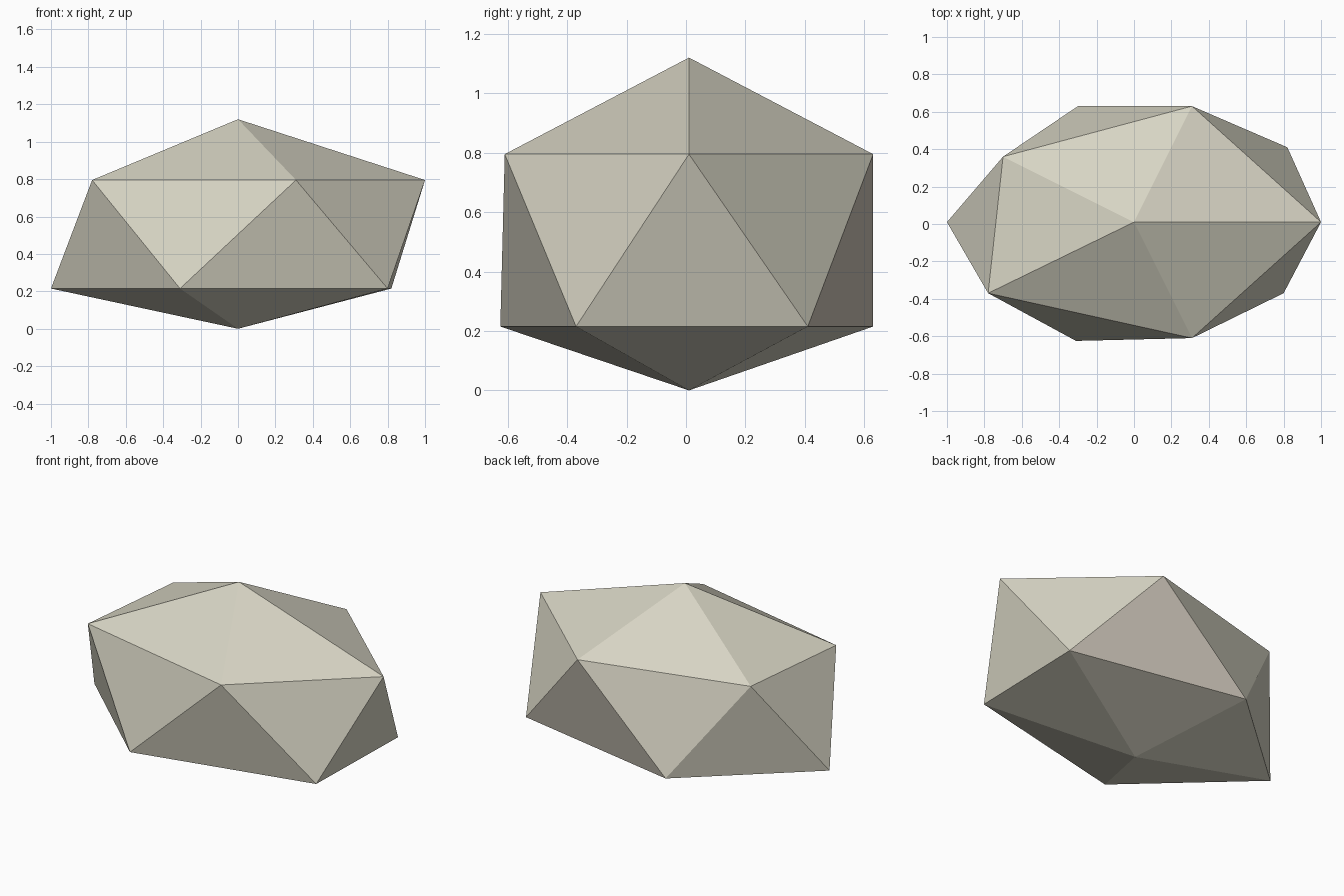
import bpy
import bmesh

cube = bpy.data.objects.get("Cube")
if cube:
    bpy.data.objects.remove(cube, do_unlink=True)


def make_material(name, colour):
    mat = bpy.data.materials.new(name)
    mat.use_nodes = True
    mat.diffuse_color = colour
    mat.node_tree.nodes["Principled BSDF"].inputs["Base Color"].default_value = colour
    return mat


stone = make_material("pale_stone", (0.68, 0.66, 0.55, 1))
warm_stone = make_material("warm_stone", (0.62, 0.57, 0.49, 1))

# Boulder: two staggered five-sided rings closed by a top and a bottom point
UPPER = [(1.0, 0.01), (0.31, 0.63), (-0.70, 0.36), (-0.78, -0.37), (0.31, -0.61)]
LOWER = [(0.82, 0.41), (-0.30, 0.63), (-1.0, 0.01), (-0.31, -0.625), (0.80, -0.37)]

bm = bmesh.new()
top = bm.verts.new((0, 0.01, 1.12))
base = bm.verts.new((0, 0.01, 0))
upper = [bm.verts.new((x, y, 0.795)) for x, y in UPPER]
lower = [bm.verts.new((x, y, 0.215)) for x, y in LOWER]

for i in range(len(upper)):
    j = (i + 1) % len(upper)
    bm.faces.new((top, upper[i], upper[j]))
    bm.faces.new((upper[i], lower[i], upper[j]))
    side = bm.faces.new((lower[i], lower[j], upper[j]))
    bm.faces.new((base, lower[j], lower[i]))
    # One warmer facet at the back
    side.material_index = 1 if i == 0 else 0

bmesh.ops.recalc_face_normals(bm, faces=bm.faces)
mesh = bpy.data.meshes.new("boulder")
bm.to_mesh(mesh)
bm.free()
mesh.materials.append(stone)
mesh.materials.append(warm_stone)
bpy.context.collection.objects.link(bpy.data.objects.new("boulder", mesh))
